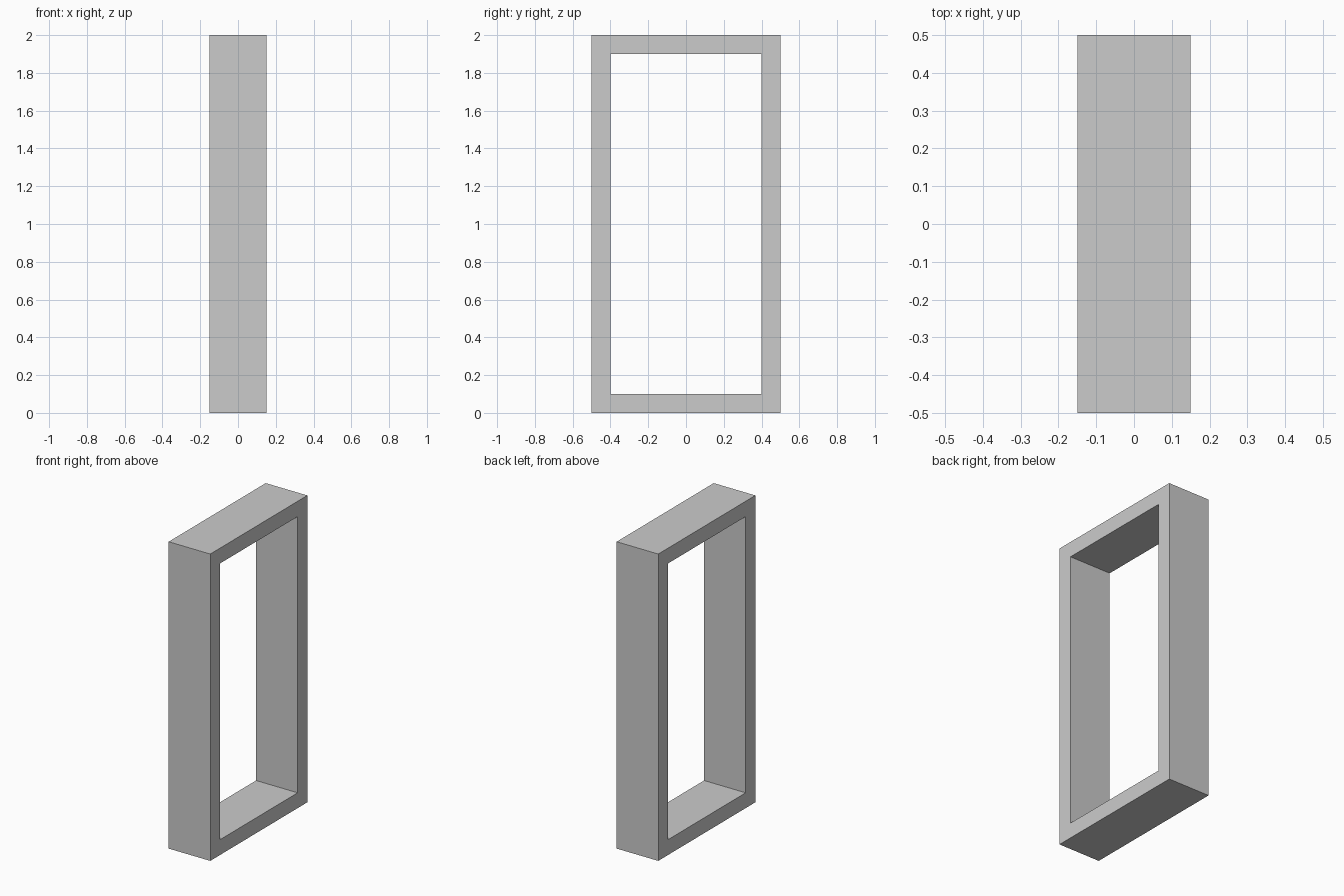
import bpy
import bmesh

if "Cube" in bpy.data.objects:
    bpy.data.objects.remove(bpy.data.objects["Cube"])

DEPTH, WIDTH, HEIGHT, BORDER = 0.3, 1.0, 2.0, 0.1


def rectangle(bm, inset):
    """Rectangle in the YZ plane, inset from the outer frame size."""
    y, z0, z1 = WIDTH / 2 - inset, inset, HEIGHT - inset
    return [bm.verts.new((-DEPTH / 2, a, b))
            for a, b in ((-y, z0), (y, z0), (y, z1), (-y, z1))]


# Rectangular frame: mitred border ring extruded along x
bm = bmesh.new()
outer = rectangle(bm, 0)
inner = rectangle(bm, BORDER)
ring = [bm.faces.new((outer[i], outer[(i + 1) % 4], inner[(i + 1) % 4], inner[i]))
        for i in range(4)]
extruded = bmesh.ops.extrude_face_region(bm, geom=ring, use_keep_orig=True)
bmesh.ops.translate(bm, vec=(DEPTH, 0, 0),
                    verts=[g for g in extruded["geom"] if isinstance(g, bmesh.types.BMVert)])
bmesh.ops.recalc_face_normals(bm, faces=bm.faces)

mesh = bpy.data.meshes.new("rectangular_frame")
bm.to_mesh(mesh)
bm.free()
frame = bpy.data.objects.new("rectangular_frame", mesh)
bpy.context.collection.objects.link(frame)
